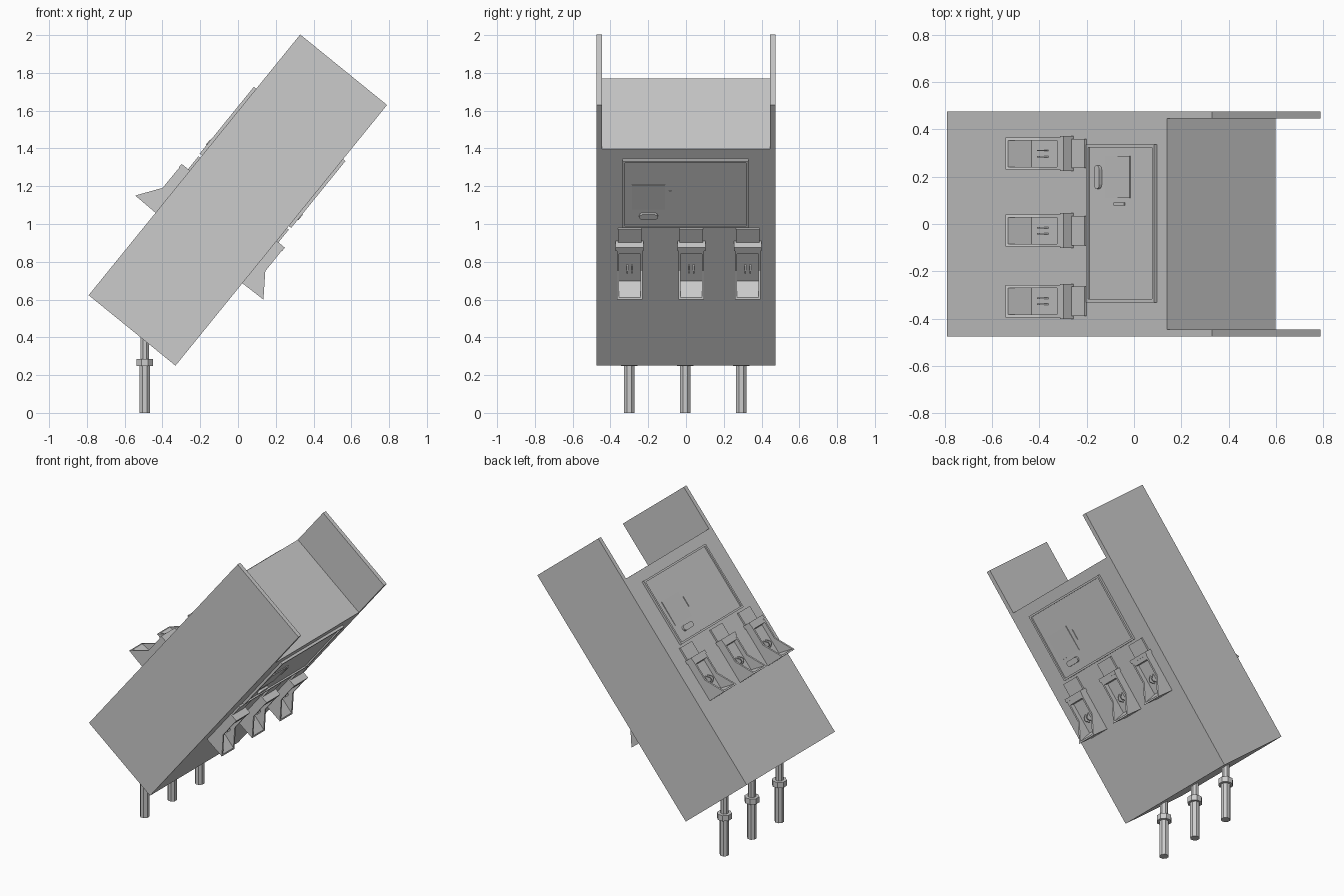
import bpy, bmesh, math
from mathutils import Matrix, Vector

if "Cube" in bpy.data.objects:
    bpy.data.objects.remove(bpy.data.objects["Cube"])

# Tilted frame: s runs up the long axis, y across, h outward from a broad face
L = Vector((1.12, 0, 1.38)).length
U = Vector((1.12, 0, 1.38)) / L
N = Vector((-U.z, 0, U.x))
Y = Vector((0, 1, 0))
THICK = 0.592


def frame(origin, y, n):
    m = Matrix((U, y, n)).transposed().to_4x4()
    m.translation = origin
    return m


LOW = Vector((-0.331, 0, 0.25))
UPPER = frame(LOW + N * THICK, Y, N)
LOWER = frame(LOW, -Y, -N)


def prisms(name, parts, m):
    """Extrude (s, h) profiles between two y values into one object."""
    bm = bmesh.new()
    for prof, y0, y1 in parts:
        a = [bm.verts.new(m @ Vector((s, y0, h))) for s, h in prof]
        b = [bm.verts.new(m @ Vector((s, y1, h))) for s, h in prof]
        bm.faces.new(a)
        bm.faces.new(b[::-1])
        for i in range(len(a)):
            j = (i + 1) % len(a)
            bm.faces.new((a[j], a[i], b[i], b[j]))
    bmesh.ops.recalc_face_normals(bm, faces=bm.faces)
    me = bpy.data.meshes.new(name)
    bm.to_mesh(me)
    bm.free()
    ob = bpy.data.objects.new(name, me)
    bpy.context.collection.objects.link(ob)
    return ob


def rect(s0, s1, h0, h1):
    return [(s0, h0), (s1, h0), (s1, h1), (s0, h1)]


# Main body and the longer side plates
prisms("body", [(rect(0, 1.476, -THICK, 0), -0.446, 0.446)], UPPER)
for side in (-1, 1):
    prisms("side_plate", [(rect(0, L, -THICK, 0), side * 0.446, side * 0.475)], UPPER)

# Scoop profiles: outer wall and hollowed centre
WALL = [(0.562, 0), (0.565, 0.141), (0.688, 0.054), (0.848, 0.053), (0.848, 0)]
FLOOR = [(0.562, 0), (0.565, 0.141), (0.574, 0.134), (0.595, 0.022),
         (0.798, 0.022), (0.803, 0.053), (0.848, 0.053), (0.848, 0)]
FIN = [(0.65, 0.02), (0.71, 0.02), (0.685, 0.053), (0.67, 0.053)]


def pill(name, s, y, half, r, h, m):
    """Rounded handle lying across the panel."""
    bm = bmesh.new()
    ring = []
    for side in (1, -1):
        for i in range(7):
            a = math.pi * i / 6
            ring.append((s + side * r * math.cos(a),
                         y + side * (half - r + r * math.sin(a))))
    lo = [bm.verts.new(m @ Vector((p, q, 0))) for p, q in ring]
    hi = [bm.verts.new(m @ Vector((p, q, h))) for p, q in ring]
    bm.faces.new(hi)
    bm.faces.new(lo[::-1])
    for i in range(len(ring)):
        j = (i + 1) % len(ring)
        bm.faces.new((lo[i], lo[j], hi[j], hi[i]))
    bmesh.ops.recalc_face_normals(bm, faces=bm.faces)
    me = bpy.data.meshes.new(name)
    bm.to_mesh(me)
    bm.free()
    bpy.context.collection.objects.link(bpy.data.objects.new(name, me))


for label, m in (("upper", UPPER), ("lower", LOWER)):
    # Three scoops, each with a collar, two fins and a small plate above
    for yc in (-0.327, -0.028, 0.298):
        w, t = 0.068, 0.012
        prisms(label + "_scoop", [
            (WALL, yc - w, yc - w + t), (WALL, yc + w - t, yc + w),
            (FLOOR, yc - w + t, yc + w - t)], m)
        prisms(label + "_scoop_collar", [(rect(0.828, 0.85, 0, 0.056), yc - 0.074, yc + 0.074)], m)
        prisms(label + "_scoop_fins", [(FIN, yc + d - 0.003, yc + d + 0.003) for d in (-0.013, 0.013)], m)
        prisms(label + "_scoop_plate", [(rect(0.848, 0.937, 0, 0.012), yc - 0.062, yc + 0.062)], m)
    # Door panel with raised rim
    s0, s1, y0, y1, b = 0.952, 1.408, -0.331, 0.336, 0.013
    prisms(label + "_door_panel", [(rect(s0 + b, s1 - b, 0, 0.006), y0 + b, y1 - b)], m)
    prisms(label + "_door_rim", [
        (rect(s0, s0 + b, 0, 0.016), y0, y1), (rect(s1 - b, s1, 0, 0.016), y0, y1),
        (rect(s0 + b, s1 - b, 0, 0.016), y0, y0 + b),
        (rect(s0 + b, s1 - b, 0, 0.016), y1 - b, y1)], m)
    # Slightly tilted screen, small tab and handle
    prisms(label + "_screen", [([(1.07, 0), (1.24, 0), (1.24, 0.012), (1.07, 0.008)], 0.11, 0.287)], m)
    prisms(label + "_tab", [(rect(1.13, 1.2, 0, 0.011), 0.078, 0.091)], m)
    pill(label + "_door_handle", 1.028, 0.198, 0.05, 0.018, 0.02, m)


def rod(name, x, y, z0, z1, r):
    bpy.ops.mesh.primitive_cylinder_add(vertices=8, radius=r, depth=z1 - z0,
                                        location=(x, y, (z0 + z1) / 2),
                                        rotation=(0, 0, math.pi / 8))
    bpy.context.object.name = name


# Three vertical legs with collars
for y in (-0.3, -0.004, 0.292):
    rod("leg", -0.494, y, 0, 0.26, 0.03)
    rod("leg_top", -0.494, y, 0.27, 0.43, 0.025)
    rod("leg_collar", -0.494, y, 0.247, 0.285, 0.047)
